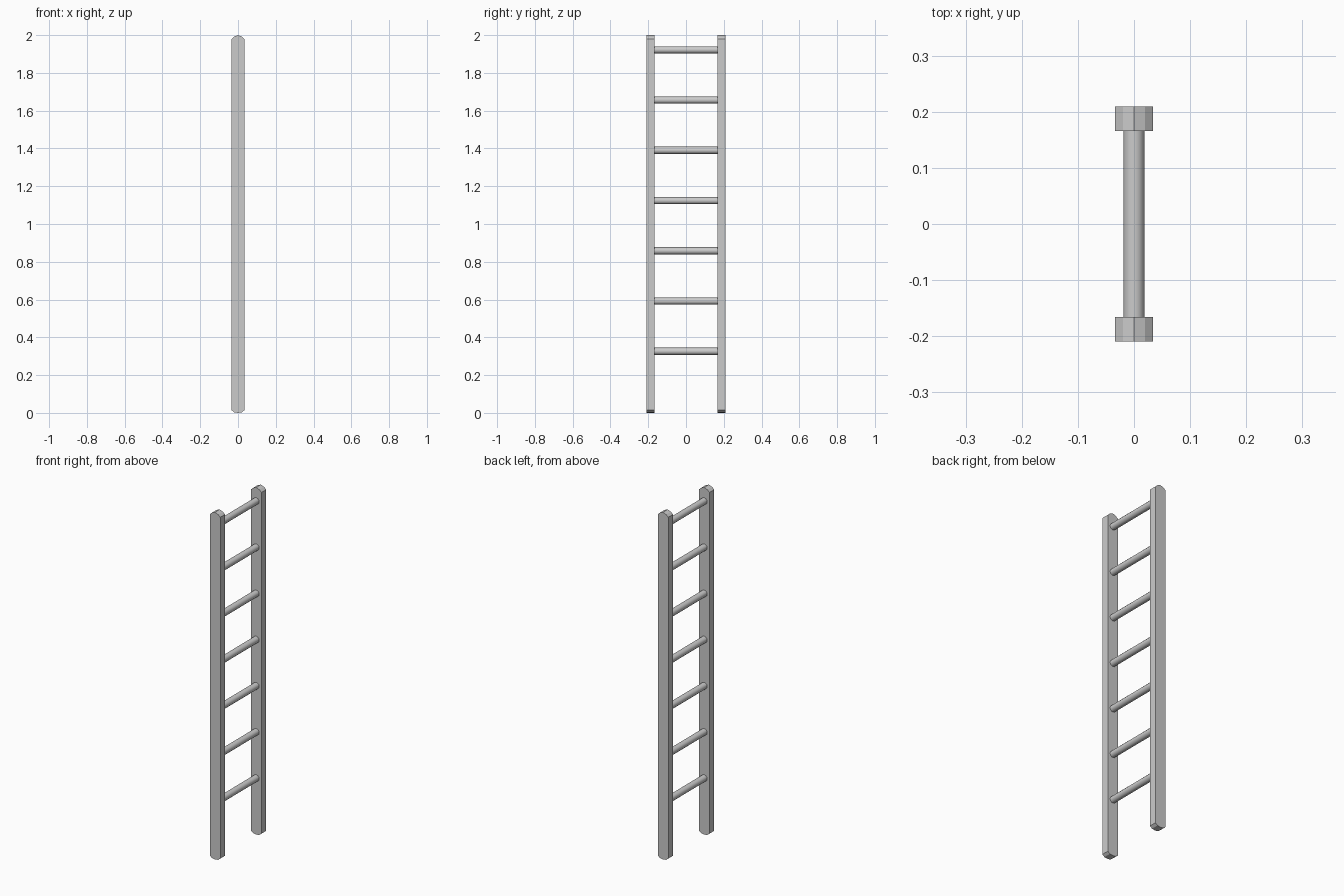
import bpy, bmesh, math

if "Cube" in bpy.data.objects:
    bpy.data.objects.remove(bpy.data.objects["Cube"])

RAIL_IN, RAIL_OUT = 0.166, 0.209
RUNG_COUNT, FIRST_RUNG, RUNG_STEP = 7, 0.326, 0.266


def add_object(name, bm):
    bmesh.ops.recalc_face_normals(bm, faces=bm.faces)
    mesh = bpy.data.meshes.new(name)
    bm.to_mesh(mesh)
    bm.free()
    obj = bpy.data.objects.new(name, mesh)
    bpy.context.collection.objects.link(obj)
    return obj


def rail(name, side):
    # Side profile with eased ends, extruded through the rail thickness
    half = [(0, 0), (0.02, 0.003), (0.0335, 0.014),
            (0.0335, 1.98), (0.02, 1.992), (0, 2)]
    profile = half + [(-x, z) for x, z in reversed(half[1:-1])]
    bm = bmesh.new()
    face = bm.faces.new([bm.verts.new((x, side * RAIL_IN, z)) for x, z in profile])
    ext = bmesh.ops.extrude_face_region(bm, geom=[face], use_keep_orig=True)
    verts = [v for v in ext["geom"] if isinstance(v, bmesh.types.BMVert)]
    bmesh.ops.translate(bm, verts=verts, vec=(0, side * (RAIL_OUT - RAIL_IN), 0))
    return add_object(name, bm)


# Side rails
rail("front_rail", -1)
rail("back_rail", 1)

# Round rungs
for i in range(RUNG_COUNT):
    bpy.ops.mesh.primitive_cylinder_add(
        vertices=12, radius=0.019, depth=2 * RAIL_IN + 0.004,
        location=(0, 0, FIRST_RUNG + i * RUNG_STEP),
        rotation=(math.pi / 2, 0, 0))
    bpy.context.object.name = f"rung_{i + 1}"
    bpy.ops.object.shade_smooth_by_angle(angle=math.radians(40))
